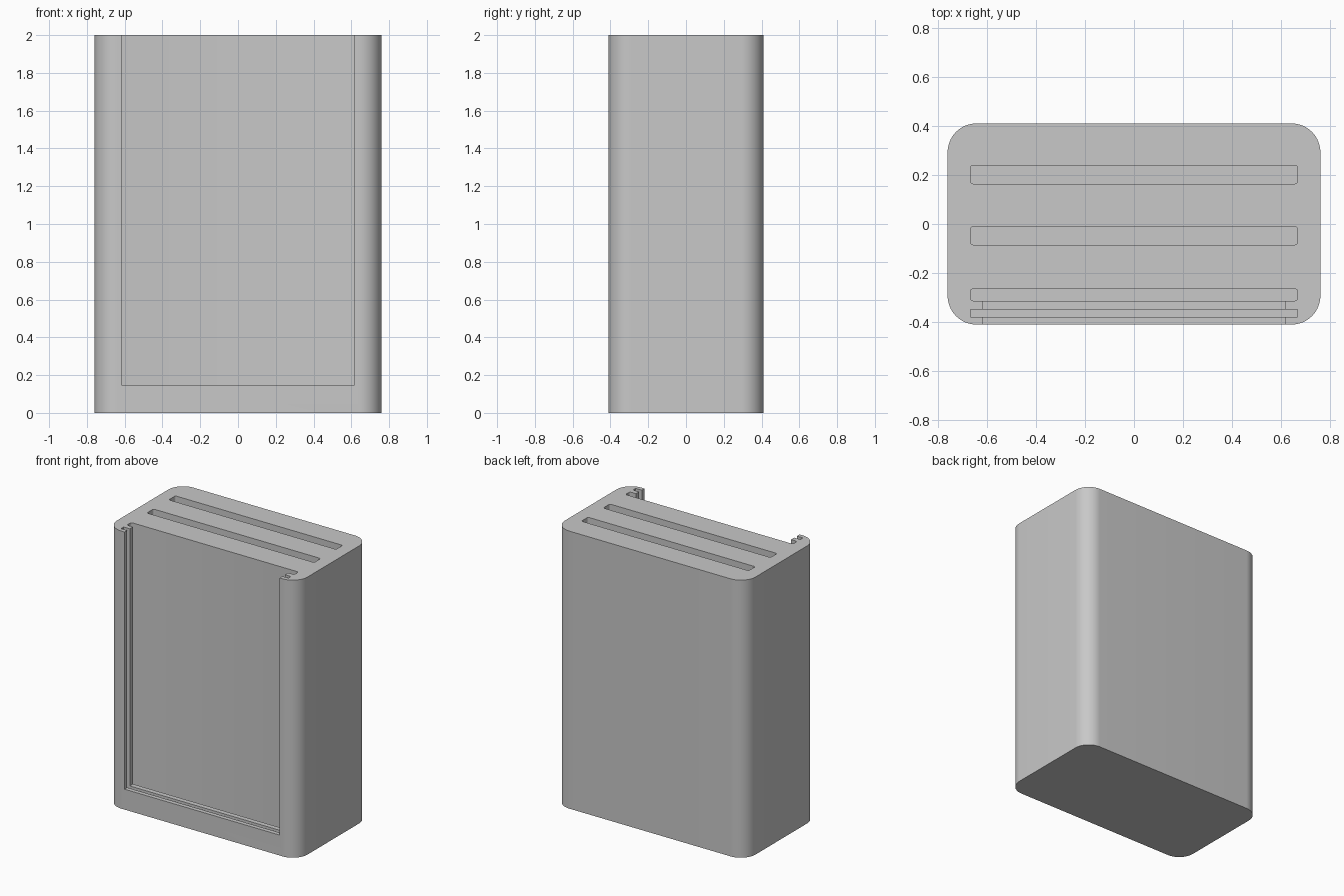
import bpy
import bmesh
from math import cos, sin, pi, radians

default = bpy.data.objects.get("Cube")
if default:
    bpy.data.objects.remove(default, do_unlink=True)

HALF_WIDTH, HALF_DEPTH, HEIGHT = 0.76, 0.41, 2.0
SLOT_HALF, SLOT_FLOOR = 0.667, 0.095
WINDOW_HALF, WINDOW_FLOOR = 0.618, 0.147
ABOVE = HEIGHT + 0.1

grey = bpy.data.materials.new("plain grey")
grey.use_nodes = True
colour = (0.58, 0.58, 0.58, 1)
grey.diffuse_color = colour
grey.node_tree.nodes["Principled BSDF"].inputs["Base Color"].default_value = colour


def rounded_block(name, half_x, y0, y1, z0, z1, radius=0, steps=1):
    """Upright prism with rounded vertical edges."""
    points = []
    for quarter, (sx, sy) in enumerate([(1, 1), (-1, 1), (-1, -1), (1, -1)]):
        cx = sx * (half_x - radius)
        cy = y1 - radius if sy > 0 else y0 + radius
        for i in range(steps + 1 if radius else 1):
            a = (quarter + i / steps) * pi / 2
            points.append((cx + radius * cos(a), cy + radius * sin(a), z0))
    bm = bmesh.new()
    base = bm.faces.new([bm.verts.new(p) for p in points])
    top = bmesh.ops.extrude_face_region(bm, geom=[base])["geom"]
    bmesh.ops.translate(bm, vec=(0, 0, z1 - z0),
                        verts=[v for v in top if isinstance(v, bmesh.types.BMVert)])
    bmesh.ops.recalc_face_normals(bm, faces=bm.faces)
    mesh = bpy.data.meshes.new(name)
    bm.to_mesh(mesh)
    bm.free()
    mesh.materials.append(grey)
    obj = bpy.data.objects.new(name, mesh)
    bpy.context.collection.objects.link(obj)
    return obj


# Rounded outer body
body = rounded_block("holder_body", HALF_WIDTH, -HALF_DEPTH, HALF_DEPTH,
                     0, HEIGHT, 0.118, 16)

# Slots open at the top, then the front window that opens the two front slots
cutters = [
    rounded_block(name, SLOT_HALF, y0, y1, SLOT_FLOOR, ABOVE, radius, 4)
    for name, y0, y1, radius in [
        ("back_slot_cutter", 0.164, 0.239, 0.012),
        ("middle_slot_cutter", -0.085, -0.01, 0.012),
        ("front_slot_cutter", -0.313, -0.264, 0.012),
        ("panel_groove_cutter", -0.379, -0.349, 0),
    ]
]
cutters.append(rounded_block("window_cutter", WINDOW_HALF, -HALF_DEPTH - 0.1, -0.29,
                             WINDOW_FLOOR, ABOVE))
for cutter in cutters:
    cutter.hide_render = True
    cut = body.modifiers.new(cutter.name, "BOOLEAN")
    cut.operation = "DIFFERENCE"
    cut.solver = "EXACT"
    cut.object = cutter

# Bake the cuts and drop the cutters
graph = bpy.context.evaluated_depsgraph_get()
result = bpy.data.meshes.new_from_object(body.evaluated_get(graph))
body.modifiers.clear()
body.data = result
result.materials.clear()
result.materials.append(grey)
for face in result.polygons:
    face.material_index = 0
for cutter in cutters:
    bpy.data.objects.remove(cutter, do_unlink=True)

# Smooth corners, sharp rims
bpy.ops.object.select_all(action="DESELECT")
body.select_set(True)
bpy.context.view_layer.objects.active = body
bpy.ops.object.shade_smooth_by_angle(angle=radians(30))
